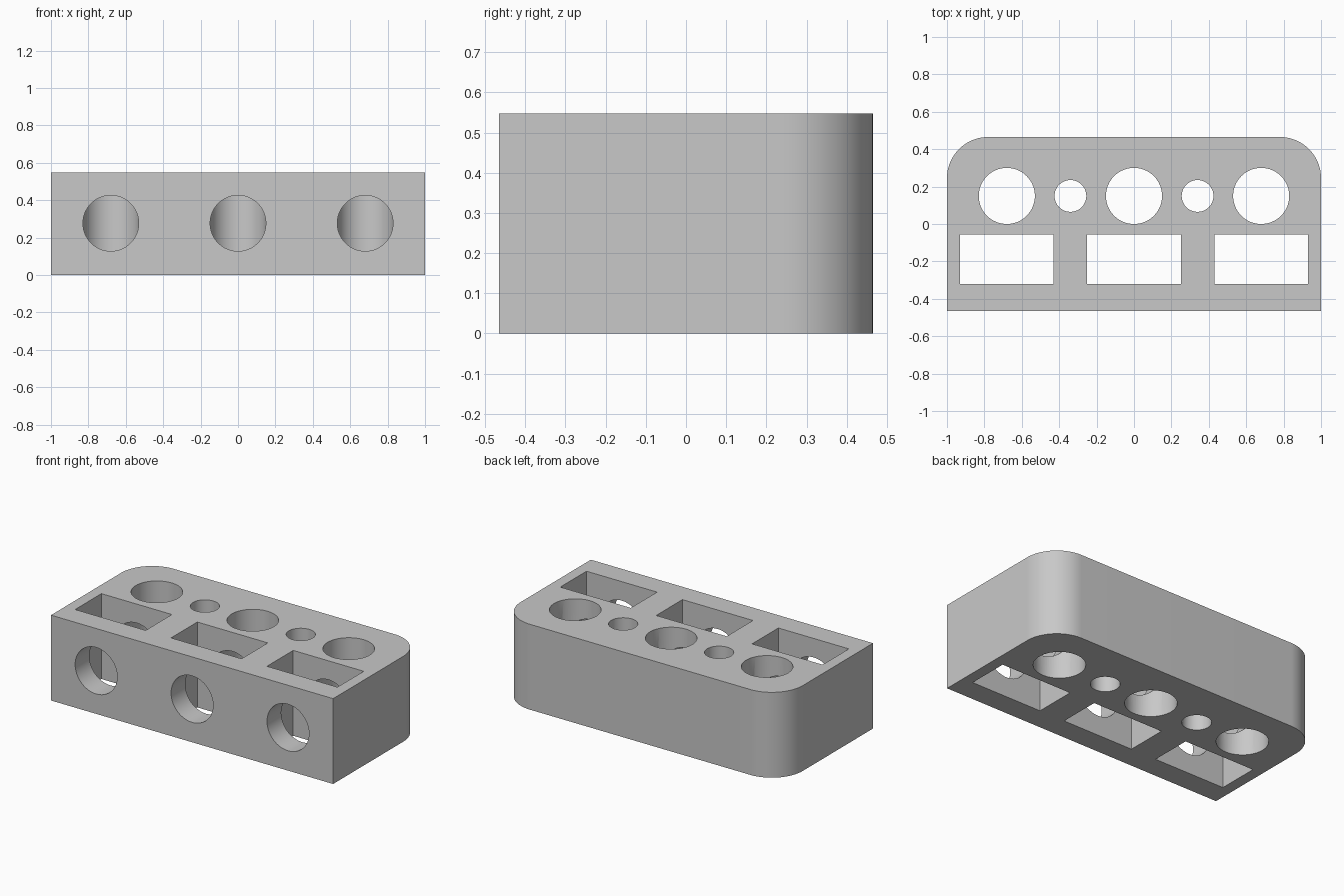
import bpy
import bmesh
from math import radians, sin, cos
from mathutils import Matrix, Vector

cube = bpy.data.objects.get("Cube")
if cube:
    bpy.data.objects.remove(cube, do_unlink=True)

WIDTH, DEPTH, HEIGHT = 2.0, 0.93, 0.547
CORNER = 0.22
BAY = 0.68          # spacing of the three bays
BORE_Y = 0.15       # row of round bores
BORE_R = 0.15

grey = bpy.data.materials.new("light grey")
grey.use_nodes = True
colour = (0.58, 0.58, 0.58, 1)
grey.diffuse_color = colour
grey.node_tree.nodes["Principled BSDF"].inputs["Base Color"].default_value = colour


def make_object(name, bm):
    bmesh.ops.recalc_face_normals(bm, faces=bm.faces)
    mesh = bpy.data.meshes.new(name)
    bm.to_mesh(mesh)
    bm.free()
    mesh.materials.append(grey)
    obj = bpy.data.objects.new(name, mesh)
    bpy.context.collection.objects.link(obj)
    return obj


def add_cylinder(bm, radius, length, matrix, segments=64):
    bmesh.ops.create_cone(bm, cap_ends=True, segments=segments, radius1=radius,
                          radius2=radius, depth=length, matrix=matrix)


# Block: square front corners, rounded back corners
bm = bmesh.new()
hx, hy = WIDTH / 2, DEPTH / 2
outline = [(-hx, -hy), (hx, -hy)]
for side, start in ((1, 0), (-1, 90)):
    for i in range(25):
        a = radians(start + 90 * i / 24)
        outline.append((side * (hx - CORNER) + CORNER * cos(a),
                        hy - CORNER + CORNER * sin(a)))
base = bm.faces.new([bm.verts.new((x, y, 0)) for x, y in outline])
top = bmesh.ops.extrude_face_region(bm, geom=[base])
top_verts = [g for g in top["geom"] if isinstance(g, bmesh.types.BMVert)]
bmesh.ops.translate(bm, verts=top_verts, vec=(0, 0, HEIGHT))
block = make_object("holder_block", bm)

# Vertical cutters: large bores, rectangular slots and small bores
bm = bmesh.new()
mid = HEIGHT / 2
for x in (-BAY, 0, BAY):
    add_cylinder(bm, BORE_R, 1, Matrix.Translation((x, BORE_Y, mid)))
    bmesh.ops.create_cube(bm, size=1, matrix=Matrix.LocRotScale(
        Vector((x, -0.188, mid)), None, Vector((0.5, 0.266, 1))))
for x in (-BAY / 2, BAY / 2):
    add_cylinder(bm, 0.085, 1, Matrix.Translation((x, BORE_Y, mid)), 48)
vertical = make_object("vertical_cutter", bm)

# Horizontal cutters: front bores that run into the large vertical bores
bm = bmesh.new()
front_y, end_y = -0.6, BORE_Y - 0.01
for x in (-BAY, 0, BAY):
    place = Matrix.Translation((x, (front_y + end_y) / 2, mid + 0.003))
    add_cylinder(bm, BORE_R - 0.001, end_y - front_y,
                 place @ Matrix.Rotation(radians(90), 4, "X"))
horizontal = make_object("front_bore_cutter", bm)

# Cut the holes, then drop the cutters
bpy.context.view_layer.objects.active = block
for cutter in (vertical, horizontal):
    cutter.hide_render = True
    mod = block.modifiers.new(cutter.name, "BOOLEAN")
    mod.operation = "DIFFERENCE"
    mod.solver = "EXACT"
    mod.object = cutter
    bpy.ops.object.modifier_apply(modifier=mod.name)
    bpy.data.objects.remove(cutter, do_unlink=True)

# Smooth bores and corners, crisp edges elsewhere
bpy.ops.object.select_all(action="DESELECT")
block.select_set(True)
bpy.ops.object.shade_smooth_by_angle(angle=radians(30))
